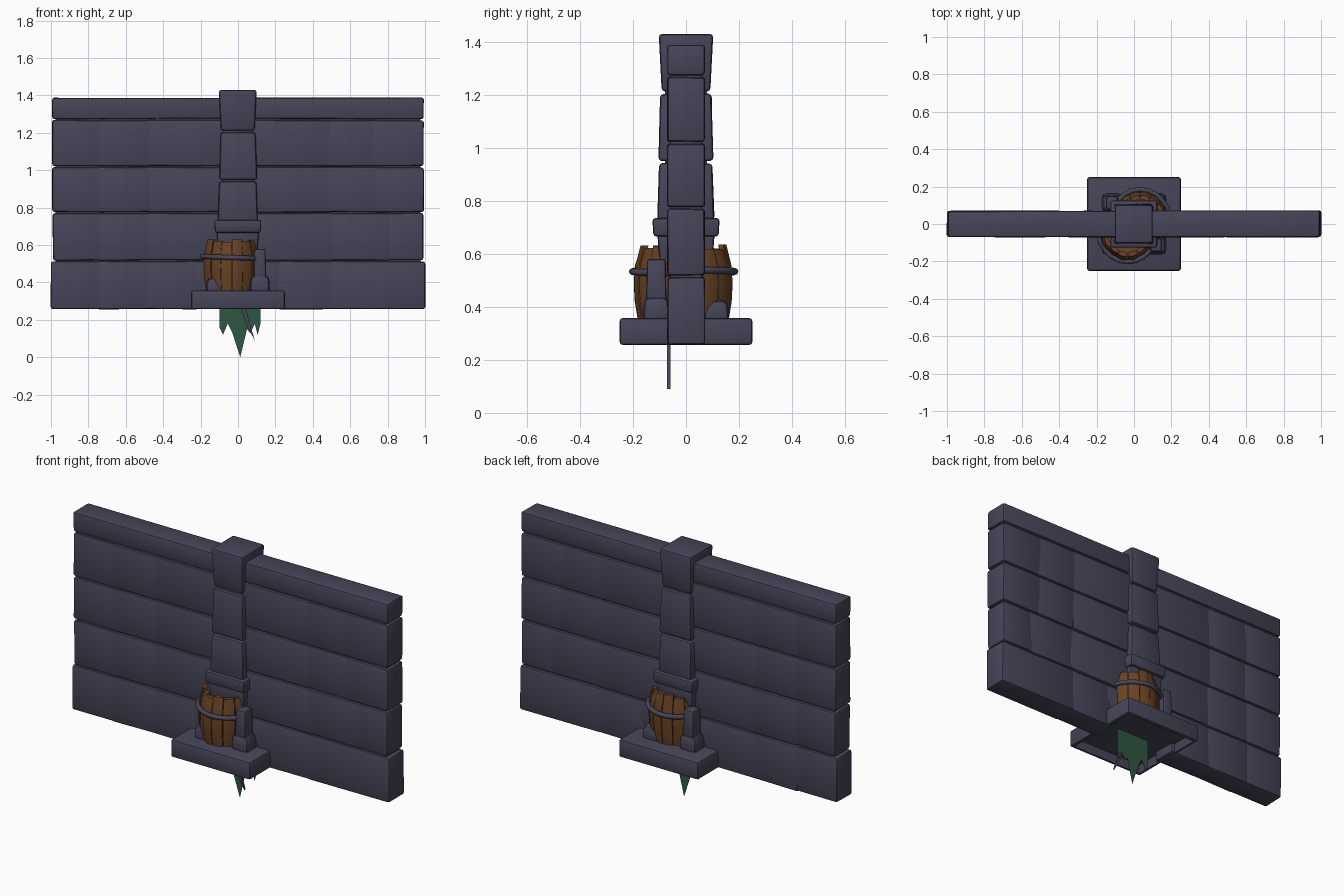
import bpy, bmesh, math, random
from mathutils import Vector

random.seed(4)
if "Cube" in bpy.data.objects:
    bpy.data.objects.remove(bpy.data.objects["Cube"])


def material(name, rgb):
    m = bpy.data.materials.new(name)
    m.use_nodes = True
    m.diffuse_color = (*rgb, 1)
    m.node_tree.nodes["Principled BSDF"].inputs["Base Color"].default_value = (*rgb, 1)
    m.node_tree.nodes["Principled BSDF"].inputs["Roughness"].default_value = 0.9
    return m


STONE = material("slate stone", (0.062, 0.059, 0.098))
WOOD = material("brown wood", (0.138, 0.055, 0.018))
CLOTH = material("green cloth", (0.028, 0.096, 0.052))


def finish(name, bm, mat, smooth=True):
    bmesh.ops.recalc_face_normals(bm, faces=bm.faces)
    mesh = bpy.data.meshes.new(name)
    bm.to_mesh(mesh)
    bm.free()
    mesh.materials.append(mat)
    ob = bpy.data.objects.new(name, mesh)
    bpy.context.collection.objects.link(ob)
    if smooth:
        bpy.ops.object.select_all(action="DESELECT")
        ob.select_set(True)
        bpy.context.view_layer.objects.active = ob
        bpy.ops.object.shade_smooth_by_angle(angle=math.radians(40))
    return ob


def block(name, x, y, z, taper=1.0, bevel=0.012, jitter=0.0):
    """Bevelled box from (min, max) ranges; taper scales the lower end."""
    lo, hi = Vector((x[0], y[0], z[0])), Vector((x[1], y[1], z[1]))
    mid, size = (lo + hi) / 2, hi - lo
    bm = bmesh.new()
    bmesh.ops.create_cube(bm, size=1)
    for v in bm.verts:
        k = taper if v.co.z < 0 else 1
        v.co = mid + Vector((v.co.x * size.x * k, v.co.y * size.y * k, v.co.z * size.z))
        v.co += Vector([random.uniform(-jitter, jitter) for _ in range(3)])
    if bevel:
        bmesh.ops.bevel(bm, geom=bm.edges[:], offset=bevel, segments=2,
                        profile=0.5, affect="EDGES")
    return finish(name, bm, STONE)


# Wall: core, four courses of closely fitted stones and a capping course
block("wall_core", (-0.975, 0.975), (-0.058, 0.058), (0.36, 1.37), bevel=0)
block("wall_stone_behind_barrel", (-0.26, 0.26), (-0.069, 0.069), (0.33, 0.513))
courses = [
    (0.258, 0.513, 1.0, (-0.74, -0.48, -0.225, 0.225, 0.5)),
    (0.518, 0.77, 0.99, (-0.74, -0.48, 0.0, 0.5, 0.8)),
    (0.776, 1.016, 0.993, (-0.74, -0.48, 0.0, 0.48, 0.74)),
    (1.022, 1.267, 0.993, (-0.74, -0.48, 0.0, 0.48, 0.73)),
    (1.274, 1.387, 0.993, (0.0,)),
]
for row, (z0, z1, half, cuts) in enumerate(courses):
    edges = (-half, *cuts, half)
    for i, (a, b) in enumerate(zip(edges, edges[1:])):
        if row == 0 and a < 0 < b:
            continue    # the plinth stands here
        depth = 0.0695 + 0.0012 * (i % 2)
        # inner ends overlap so that the joints stay shallow
        left = a if a == -half else a - 0.014
        right = b if b == half else b + 0.014
        block(f"wall_stone_{row + 1}", (left, right), (-depth, depth), (z0, z1),
              jitter=0.002)

# Pillar: inner shaft, stepped collar and three tapered stones
block("pillar_shaft", (-0.08, 0.08), (-0.08, 0.08), (0.34, 1.3), bevel=0)
block("pillar_neck", (-0.115, 0.112), (-0.108, 0.108), (0.56, 0.675), 0.92)
block("pillar_collar", (-0.127, 0.125), (-0.127, 0.127), (0.665, 0.735), 0.97)
block("pillar_stone_lower", (-0.1, 0.097), (-0.1, 0.1), (0.727, 0.942), 1.07, 0.014, 0.002)
block("pillar_stone_middle", (-0.092, 0.093), (-0.096, 0.096), (0.95, 1.204), 1.08, 0.014, 0.002)
block("pillar_cap", (-0.103, 0.1), (-0.103, 0.103), (1.212, 1.43), 0.89, 0.014)

# Plinth, hollowed out underneath
bm = bmesh.new()
bmesh.ops.create_cube(bm, size=1)
for v in bm.verts:
    v.co = Vector((v.co.x * 0.5, v.co.y * 0.5, 0.307 + v.co.z * 0.1))
bmesh.ops.bevel(bm, geom=bm.edges[:], offset=0.01, segments=2, profile=0.5, affect="EDGES")
under = min(bm.faces, key=lambda f: (round(f.calc_center_median().z, 4), -f.calc_area()))
bmesh.ops.inset_region(bm, faces=[under], thickness=0.012)
extruded = bmesh.ops.extrude_face_region(bm, geom=[under])["geom"]
bmesh.ops.delete(bm, geom=[under], context="FACES_ONLY")
bmesh.ops.translate(bm, vec=(0, 0, 0.055),
                    verts=[g for g in extruded if isinstance(g, bmesh.types.BMVert)])
finish("plinth", bm, STONE)

# Barrel halves: bulging staves and a hoop, in front of and behind the wall
PROFILE = [(0.352, 0.92), (0.42, 0.98), (0.49, 1.0), (0.56, 0.97), (0.628, 0.87)]
RX, RY = 0.16, 0.187
STAVES = 8


def half_barrel(side, cx, cy, turn):
    def point(angle, scale, z):
        return (turn * (cx + RX * scale * math.cos(angle)),
                turn * (cy + RY * scale * math.sin(angle)), z)

    bm = bmesh.new()
    for i in range(STAVES):
        mid = math.pi * (1 + (i + 0.5) / STAVES)
        span = math.pi / STAVES / 2 * 0.95
        lift = random.uniform(-0.012, 0.012)
        push = random.uniform(0.975, 1.015)
        rings = []
        for z, r in PROFILE:
            top = lift if z > 0.6 else 0
            rings.append([bm.verts.new(point(mid + a, r * k * push, z + top))
                          for a, k in ((-span, 0.985), (0, 1.01), (span, 0.985),
                                       (span, 0.87), (-span, 0.87))])
        for lo, hi in zip(rings, rings[1:]):
            for j in range(5):
                n = (j + 1) % 5
                bm.faces.new((lo[j], lo[n], hi[n], hi[j]))
        bm.faces.new(rings[0])
        bm.faces.new(rings[-1])
    finish(f"barrel_staves_{side}", bm, WOOD)

    # backing behind the gaps between the staves
    bm = bmesh.new()
    arc = [math.pi * (1 + i / 12) for i in range(13)]
    base = bm.faces.new([bm.verts.new(point(a, 0.84, 0.352)) for a in arc])
    up = bmesh.ops.extrude_face_region(bm, geom=[base])["geom"]
    bmesh.ops.translate(bm, vec=(0, 0, 0.24),
                        verts=[g for g in up if isinstance(g, bmesh.types.BMVert)])
    finish(f"barrel_lining_{side}", bm, WOOD)

    curve = bpy.data.curves.new(f"barrel_hoop_{side}", "CURVE")
    curve.dimensions = "3D"
    curve.bevel_depth = 0.013
    curve.bevel_resolution = 2
    curve.use_fill_caps = True
    spline = curve.splines.new("POLY")
    spline.points.add(len(arc) - 1)
    for p, a in zip(spline.points, arc):
        p.co = (*point(a, 1.03, 0.533 - 0.006 * math.cos(a)), 1)
        # the hoop ends meet the wall
    curve.materials.append(STONE)
    hoop = bpy.data.objects.new(f"barrel_hoop_{side}", curve)
    bpy.context.collection.objects.link(hoop)


half_barrel("front", -0.033, -0.01, 1)
half_barrel("back", -0.033, 0.008, -1)

# Stone feet at the corners; two opposite ones carry posts
for sx, sy in ((1, -1), (1, 1), (-1, 1), (-1, -1)):
    px, py = sx * 0.117, sy * 0.112
    has_post = sx != sy
    block("post_foot", (px - 0.048, px + 0.048), (py - 0.045, py + 0.045),
          (0.345, 0.437 if has_post else 0.425), 1.15, 0.022)
    if has_post:
        block("corner_post", (px - 0.03, px + 0.03), (py - 0.035, py + 0.035),
              (0.42, 0.58), 1.1, 0.01)


# Torn cloth and a splinter hanging below the plinth
def hanging(name, outline, y, thick, mat):
    bm = bmesh.new()
    face = bm.faces.new([bm.verts.new((x, y, z)) for x, z in outline])
    new = bmesh.ops.extrude_face_region(bm, geom=[face])["geom"]
    bmesh.ops.translate(bm, vec=(0, thick, 0),
                        verts=[g for g in new if isinstance(g, bmesh.types.BMVert)])
    finish(name, bm, mat, smooth=False)


hanging("torn_cloth", [(-0.1, 0.315), (0.12, 0.315), (0.12, 0.18), (0.105, 0.12), (0.09, 0.18),
                       (0.065, 0.13), (0.048, 0.15), (0.012, 0.0), (-0.03, 0.13), (-0.055, 0.18),
                       (-0.08, 0.12), (-0.1, 0.16)], -0.0005, 0.001, CLOTH)
hanging("splinter", [(0.0, 0.315), (0.03, 0.315), (0.06, 0.19), (0.09, 0.09), (0.045, 0.17)],
        -0.072, 0.013, STONE)
